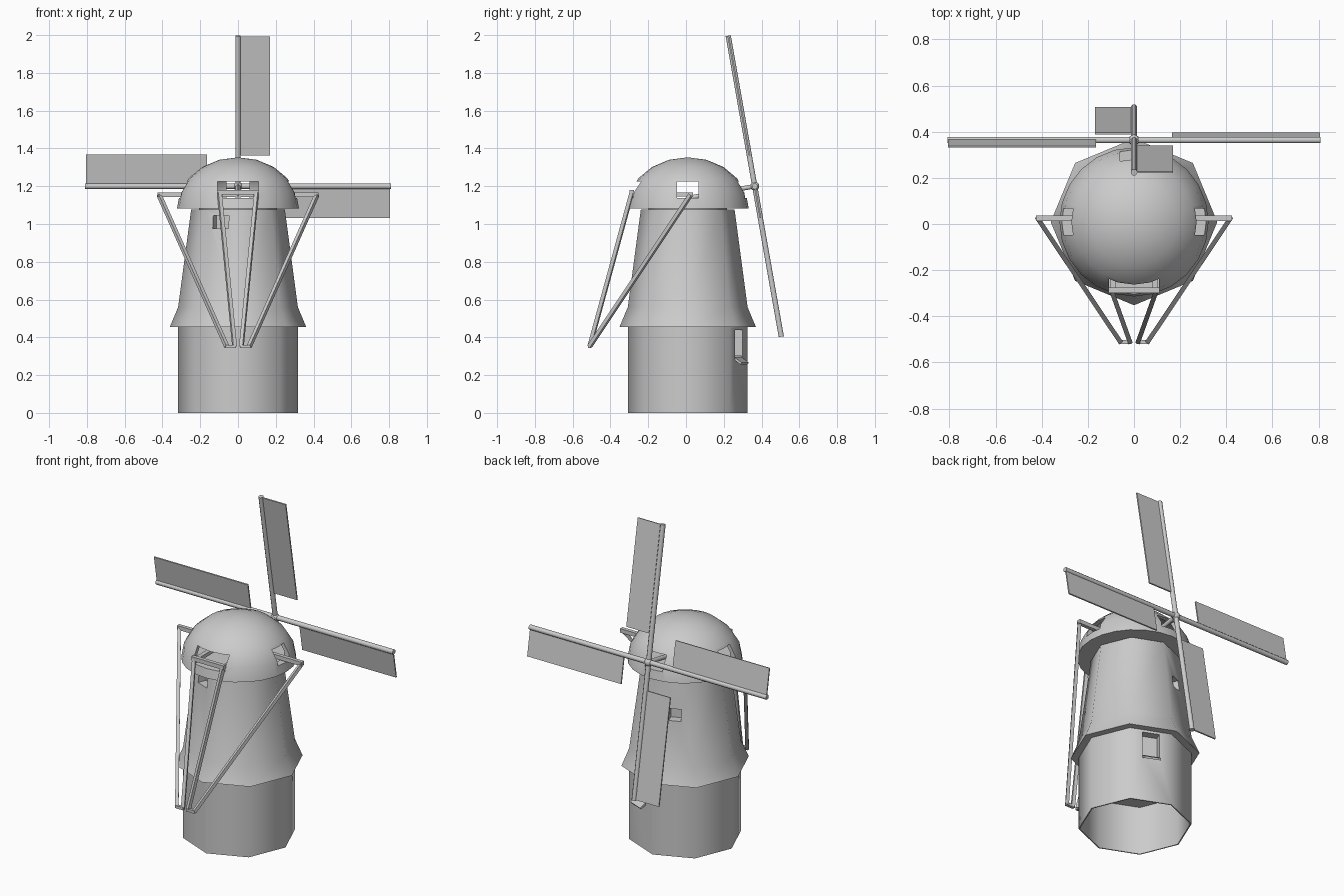
import bpy, bmesh
from math import sin, cos, pi, radians
from mathutils import Vector, Matrix

if "Cube" in bpy.data.objects:
    bpy.data.objects.remove(bpy.data.objects["Cube"])

CY = 0.009          # the mill body sits slightly behind the origin


def make(name, bm, angle=50):
    bmesh.ops.recalc_face_normals(bm, faces=bm.faces[:])
    me = bpy.data.meshes.new(name)
    bm.to_mesh(me)
    bm.free()
    ob = bpy.data.objects.new(name, me)
    bpy.context.collection.objects.link(ob)
    if angle:
        smooth(ob, angle)
    return ob


def select(ob):
    bpy.ops.object.select_all(action='DESELECT')
    ob.select_set(True)
    bpy.context.view_layer.objects.active = ob


def smooth(ob, angle):
    select(ob)
    bpy.ops.object.shade_smooth_by_angle(angle=radians(angle))


def revolve(name, profile, n):
    """Closed solid from a profile that starts and ends on the axis."""
    bm = bmesh.new()
    rings = []
    for r, z in profile:
        k = 1 if r == 0 else n
        rings.append([bm.verts.new((r * cos(2 * pi * i / n), CY + r * sin(2 * pi * i / n), z))
                      for i in range(k)])
    for a, b in zip(rings, rings[1:]):
        for i in range(n):
            j = (i + 1) % n
            vs = [a[i % len(a)], a[j % len(a)], b[j % len(b)], b[i % len(b)]]
            bm.faces.new(list(dict.fromkeys(vs)))
    return make(name, bm, None)


def box(name, lo, hi, mat=Matrix()):
    bm = bmesh.new()
    lo, hi = Vector(lo), Vector(hi)
    bmesh.ops.create_cube(bm, size=1, matrix=mat @ Matrix.Translation((lo + hi) / 2)
                          @ Matrix.Diagonal((*(hi - lo), 1)))
    return make(name, bm, None)


def rod(name, a, b, r, sides=4, mat=Matrix()):
    a, b = mat @ Vector(a), mat @ Vector(b)
    d = b - a
    bm = bmesh.new()
    bmesh.ops.create_cone(bm, cap_ends=True, segments=sides, radius1=r, radius2=r, depth=d.length,
                          matrix=Matrix.Translation((a + b) / 2)
                          @ d.to_track_quat('Z', 'Y').to_matrix().to_4x4()
                          @ Matrix.Rotation(pi / sides, 4, 'Z'))
    return make(name, bm, 50)


def cut(ob, cutters):
    for c in cutters:
        m = ob.modifiers.new('cut', 'BOOLEAN')
        m.operation, m.solver, m.object = 'DIFFERENCE', 'EXACT', c
        select(ob)
        bpy.ops.object.modifier_apply(modifier=m.name)
        bpy.data.objects.remove(c)


def facing(deg):
    """Frame whose local -y points out of the body in the given direction."""
    return Matrix.Translation((0, CY, 0)) @ Matrix.Rotation(radians(deg + 90), 4, 'Z')


# octagonal tower: hollow foot, overhanging skirt, tapering body, neck
tower = revolve('tower', [(0, .30), (.31, .30), (.31, 0), (.317, 0), (.317, .455), (.361, .455),
                          (.317, .56), (.248, 1.078), (.207, 1.078), (.207, 1.12), (0, 1.12)], 8)
cut(tower, [
    box('front_window_cutter', (-.045, -.4, .975), (.045, -.19, 1.045), facing(247.5)),
    box('back_window_cutter', (-.035, -.4, .82), (.035, -.21, .89), facing(112.5)),
    box('low_window_cutter', (-.05, -.4, .29), (.05, -.245, .44), facing(67.5)),
])
smooth(tower, 50)

# sloping sill under the low window
box('window_sill', (-.05, -.05, -.006), (.05, 0, .006),
    facing(67.5) @ Matrix.Translation((0, -.285, .29)) @ Matrix.Rotation(radians(35), 4, 'X'))

# domed cap: a shell with openings for the beams and the shaft
R, H, Z = .323, .27, 1.083
outer = [(R * cos(radians(a)), Z + H * sin(radians(a))) for a in (0, 18, 36, 54, 72)] + [(0, Z + H)]
inner = [(0, Z + H - .03)] + [(.9 * r, Z + .015 + .9 * (z - Z)) for r, z in reversed(outer[:-1])]
cap = revolve('cap', [(0, Z + .03), (.2, Z + .03), (.2, Z)] + outer, 24)
core = revolve('cap_cavity', [(0, Z + .045), (.27, Z + .045)] + inner[:-1][::-1], 24)
cut(cap, [
    core,
    box('side_opening_cutter', (-.5, -.047, 1.137), (.5, .067, 1.225)),
    box('front_opening_cutter', (-.108, -.5, 1.137), (.108, 0, 1.225)),
    box('back_opening_cutter', (-.06, 0, 1.137), (.06, .5, 1.225)),
])
smooth(cap, 40)

# beams through the cap
box('side_beam', (-.425, .013, 1.143), (.425, .036, 1.168))
box('front_beam', (-.11, -.298, 1.155), (.11, -.275, 1.18))
for s in (-1, 1):
    side = 'left' if s < 0 else 'right'
    box(side + '_support_beam', (min(s * .08, s * .105), -.285, 1.145),
        (max(s * .08, s * .105), .02, 1.167))
    # tail struts, joined by a short foot
    rod(side + '_outer_strut', (s * .418, .025, 1.155), (s * .06, -.51, .352), .014)
    rod(side + '_inner_strut', (s * .098, -.287, 1.165), (s * .018, -.51, .352), .014)
    box(side + '_strut_foot', (min(s * .01, s * .067), -.52, .343),
        (max(s * .01, s * .067), -.502, .36))

# sail cross, leaning back ten degrees
tilt = Matrix.Translation((0, .364, 1.2)) @ Matrix.Rotation(radians(10), 4, 'X')
rod('shaft', (0, 0, 0), (0, -.36, 0), .013, 8, tilt)
bm = bmesh.new()
bmesh.ops.create_uvsphere(bm, u_segments=12, v_segments=8, radius=.024, matrix=tilt)
make('hub', bm, 60)
for i in range(4):
    m = tilt @ Matrix.Rotation(i * pi / 2, 4, 'Y')
    rod('sail_bar_%d' % (i + 1), (0, 0, 0), (0, 0, .809), .015, 8, m)
    box('sail_%d' % (i + 1), (.005, -.004, .165), (.17, .004, .805), m)
